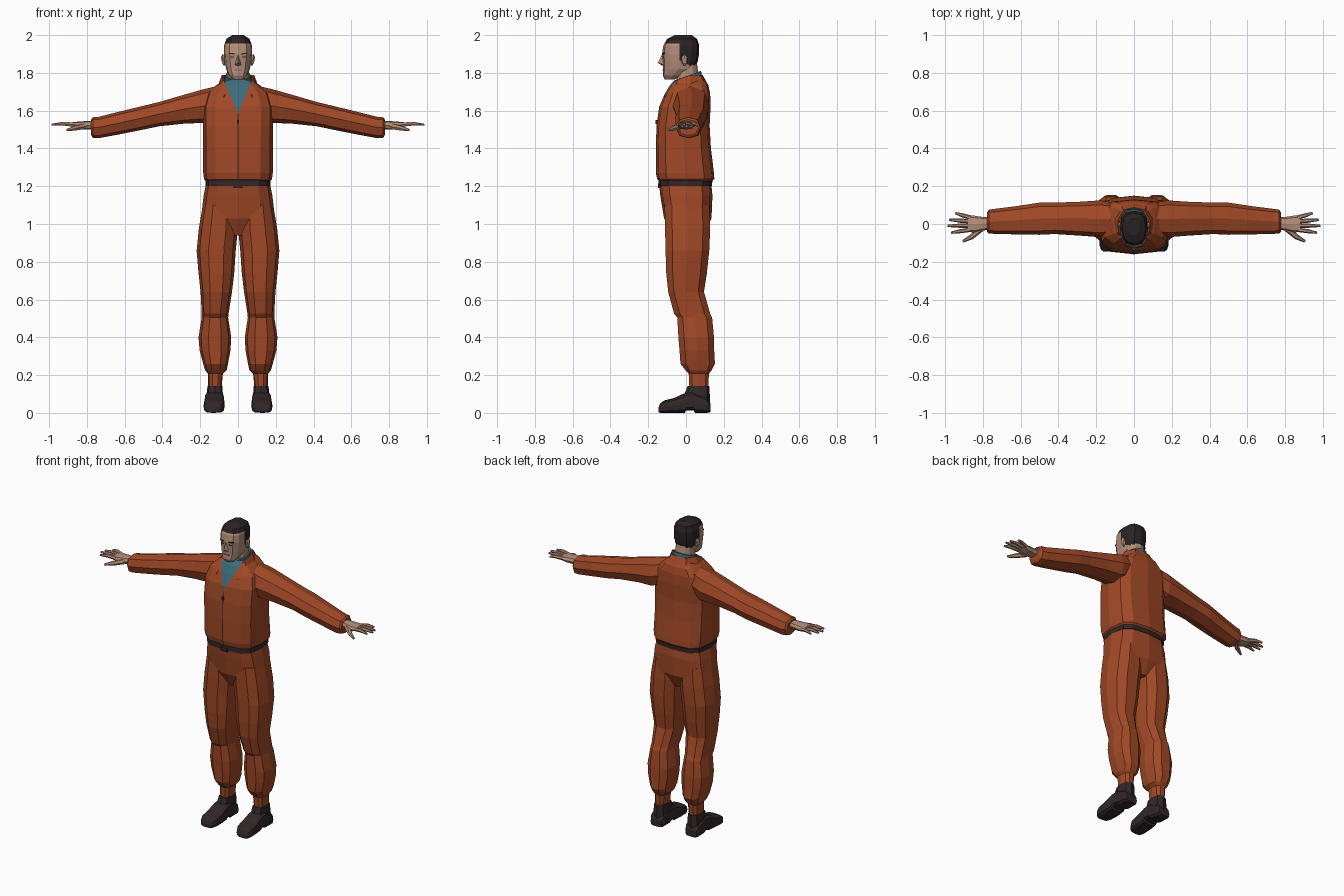
import bpy, bmesh, math
from mathutils import Vector


def material(name, rgb):
    m = bpy.data.materials.new(name)
    m.diffuse_color = (*rgb, 1)
    return m


ORANGE = material("orange cloth", (0.36, 0.066, 0.020))
TEAL = material("teal shirt", (0.045, 0.15, 0.20))
SKIN = material("skin", (0.46, 0.27, 0.19))
HAIR = material("dark hair", (0.024, 0.016, 0.017))
LEATHER = material("dark leather", (0.032, 0.020, 0.022))
LIPS = material("lips", (0.27, 0.13, 0.10))


def finish(name, bm, mats, mirror=False):
    bmesh.ops.recalc_face_normals(bm, faces=bm.faces)
    me = bpy.data.meshes.new(name)
    bm.to_mesh(me)
    bm.free()
    for m in mats:
        me.materials.append(m)
    ob = bpy.data.objects.new(name, me)
    bpy.context.collection.objects.link(ob)
    if mirror:
        ob.modifiers.new("mirror", "MIRROR").use_mirror_merge = False
    return ob


def bridge(bm, rings):
    for r, s in zip(rings, rings[1:]):
        for i in range(len(r)):
            j = (i + 1) % len(r)
            bm.faces.new((r[i], r[j], s[j], s[i]))
    bm.faces.new(rings[0])
    bm.faces.new(rings[-1])


def loft_mesh(axis, rows, n=12, e=0.7, tilt=0):
    """Rows of (position, a0, a1, b0, b1): rounded boxes stacked along an axis."""
    bm = bmesh.new()
    rings = []
    for p, a0, a1, b0, b1 in rows:
        ring = []
        for i in range(n):
            t = 2 * math.pi * i / n
            c, s = math.cos(t), math.sin(t)
            a = (a0 + a1) / 2 + (a1 - a0) / 2 * math.copysign(abs(c) ** e, c)
            b = (b0 + b1) / 2 + (b1 - b0) / 2 * math.copysign(abs(s) ** e, s)
            co = {"x": (p, a, b), "y": (a, p, b), "z": (a, b, p + tilt * b)}[axis]
            ring.append(bm.verts.new(co))
        rings.append(ring)
    bridge(bm, rings)
    return bm


def loft(name, mat, axis, rows, mirror=False, **kw):
    return finish(name, loft_mesh(axis, rows, **kw), [mat], mirror)


def sym(rows):
    return [(z, -w, w, f, b) for z, w, f, b in rows]


def cut(bm, co, no):
    bmesh.ops.bisect_plane(bm, geom=bm.verts[:] + bm.edges[:] + bm.faces[:],
                           plane_co=co, plane_no=no)


def finger(name, pts, radii):
    bm = bmesh.new()
    d = (Vector(pts[-1]) - Vector(pts[0])).normalized()
    side = d.cross(Vector((0, 0, 1))).normalized()
    up = side.cross(d)
    rings = []
    for p, r in zip(pts, radii):
        rings.append([bm.verts.new(Vector(p) + r * (side * math.cos(t) + up * math.sin(t)))
                      for t in [2 * math.pi * i / 6 for i in range(6)]])
    bridge(bm, rings)
    finish(name, bm, [SKIN], True)


def plate(name, mat, loc, size, turn=0.0, lean=0.0, mirror=False):
    bm = bmesh.new()
    bmesh.ops.create_cube(bm, size=1)
    bmesh.ops.scale(bm, vec=size, verts=bm.verts)
    for v in bm.verts:
        v.co.z += lean * v.co.x
        v.co.y += turn * v.co.x
    bmesh.ops.translate(bm, vec=loc, verts=bm.verts)
    finish(name, bm, [mat], mirror)


# Jacket body, with the open neck showing the shirt and a front zip
bm = loft_mesh("z", sym([
    (1.222, .165, -.135, .135), (1.238, .180, -.152, .150), (1.27, .184, -.160, .148),
    (1.40, .184, -.160, .132), (1.52, .186, -.156, .125), (1.62, .186, -.142, .130),
    (1.69, .165, -.112, .128), (1.735, .115, -.085, .118), (1.762, .075, -.06, .10)]), e=0.62)
V0, VN = Vector((0, 0, 1.585)), Vector((.175, 0, -.075)).normalized()
for sx in (1, -1):
    cut(bm, V0, (VN.x * sx, 0, VN.z))
    cut(bm, (.0025 * sx, 0, 0), (1, 0, 0))
cut(bm, V0, (0, 0, 1))
for f in bm.faces:
    c = f.calc_center_median()
    if c.y < -.02 and abs(c.x) * VN.x + (c.z - V0.z) * VN.z < 0:
        f.material_index = 1
    elif c.y < -.13 and abs(c.x) < .0025 and 1.24 < c.z < V0.z:
        f.material_index = 2
finish("jacket", bm, [ORANGE, TEAL, LEATHER])
plate("zip_pull", LEATHER, (0, -.156, 1.54), (.012, .009, .022))

# Folded jacket collar, open at the front
top = [(0, .088, 1.79), (.055, .075, 1.79), (.086, .02, 1.788), (.08, -.045, 1.765), (.048, -.088, 1.715)]
low = [(0, .118, 1.735), (.07, .106, 1.732), (.108, .025, 1.728), (.108, -.06, 1.705), (.078, -.118, 1.672)]
bm = bmesh.new()
tv, lv = [bm.verts.new(p) for p in top], [bm.verts.new(p) for p in low]
for i in range(4):
    bm.faces.new((tv[i], tv[i + 1], lv[i + 1], lv[i]))
ob = finish("collar", bm, [ORANGE], True)
ob.modifiers.new("thickness", "SOLIDIFY").thickness = .012

# Sleeves
loft("sleeve", ORANGE, "x", [
    (.09, -.055, .11, 1.57, 1.735), (.18, -.07, .125, 1.535, 1.714), (.28, -.062, .118, 1.532, 1.686),
    (.42, -.053, .113, 1.517, 1.645), (.50, -.057, .113, 1.50, 1.626), (.62, -.055, .095, 1.476, 1.597),
    (.74, -.052, .080, 1.454, 1.567), (.768, -.050, .076, 1.456, 1.565),
    (.778, -.040, .062, 1.472, 1.553)], mirror=True, n=8, e=0.8)

# Hands
loft("palm", SKIN, "x", [
    (.765, -.030, .036, 1.500, 1.546), (.805, -.035, .038, 1.500, 1.545),
    (.845, -.046, .044, 1.502, 1.542), (.882, -.040, .046, 1.512, 1.538)],
    mirror=True, n=8, e=0.75)
for name, y0, x1, y1 in (("index_finger", -.030, .968, -.046), ("middle_finger", -.008, .986, -.010),
                         ("ring_finger", .014, .978, .022), ("little_finger", .034, .946, .058)):
    mid = ((.87 + x1) / 2, (y0 + y1) / 2, 1.531)
    finger(name, [(.865, y0, 1.525), mid, (x1, y1, 1.526)], (.012, .011, .006))
finger("thumb", [(.81, -.025, 1.518), (.86, -.068, 1.508), (.905, -.092, 1.497)], (.017, .014, .007))

# Belt and trousers
loft("belt", LEATHER, "z", sym([(1.200, .172, -.146, .138), (1.242, .172, -.146, .140)]), e=0.62)
plate("buckle", LEATHER, (0, -.143, 1.203), (.05, .009, .024))
loft("hips", ORANGE, "z", sym([
    (.94, .13, -.07, .09), (1.03, .196, -.116, .135), (1.15, .182, -.136, .140),
    (1.212, .170, -.143, .134)]), e=0.68)
loft("trouser_leg", ORANGE, "z", [
    (1.10, .006, .186, -.118, .128), (.98, .000, .207, -.116, .133), (.86, .012, .219, -.113, .128),
    (.74, .020, .209, -.109, .115), (.64, .032, .198, -.098, .099), (.525, .050, .192, -.067, .132),
    (.505, .052, .192, -.050, .142), (.40, .036, .209, -.044, .152), (.33, .040, .203, -.038, .153),
    (.26, .053, .184, -.033, .157), (.225, .060, .174, -.005, .138), (.208, .080, .160, .012, .124),
    (.13, .087, .157, .016, .119)], mirror=True, n=10, e=0.8)

# Boots: shaft and foot
loft("boot_shaft", LEATHER, "z", [
    (.142, .083, .161, .008, .123), (.08, .079, .169, -.015, .127), (.02, .077, .172, -.02, .127)],
    mirror=True, n=8, e=0.7)
loft("boot_foot", LEATHER, "y", [
    (.129, .086, .166, .004, .05), (.112, .076, .176, 0, .08), (.048, .074, .176, 0, .11),
    (.042, .074, .176, .012, .112), (.0, .072, .178, .012, .108), (-.006, .072, .178, 0, .105),
    (-.06, .070, .182, 0, .080), (-.115, .074, .182, 0, .066), (-.137, .086, .174, 0, .05),
    (-.146, .102, .162, .004, .028)], mirror=True, n=12, e=0.55)

# Neck and shirt collar
loft("neck", SKIN, "z", sym([(1.70, .062, -.05, .078), (1.85, .056, -.05, .058)]), e=0.9)
loft("shirt_collar", TEAL, "z", sym([
    (1.71, .077, -.068, .090), (1.782, .068, -.060, .080)]), e=0.9, tilt=0.36)

# Head with the hair marked off by cut lines
bm = loft_mesh("z", sym([
    (1.765, .028, -.112, -.06), (1.785, .047, -.123, -.02), (1.82, .063, -.122, .045),
    (1.86, .070, -.124, .062), (1.90, .074, -.127, .069), (1.945, .074, -.120, .070),
    (1.98, .061, -.100, .058), (2.0, .030, -.060, .030)]), e=0.75)
H0, HN = Vector((0, -.03, 1.865)), Vector((0, .05, .10)).normalized()
cut(bm, (0, 0, 1.955), (0, 0, 1))
cut(bm, (0, -.035, 0), (0, 1, 0))
cut(bm, H0, HN)
for f in bm.faces:
    c = f.calc_center_median()
    if c.z > 1.955 or (c.y > -.035 and (c - H0).dot(HN) > 0):
        f.material_index = 1
finish("head", bm, [SKIN, HAIR])

# Nose
bm = bmesh.new()
n = [bm.verts.new(p) for p in [(0, -.125, 1.90), (0, -.150, 1.853), (0, -.122, 1.836),
                               (.018, -.117, 1.843), (-.018, -.117, 1.843)]]
for f in ((0, 1, 3), (0, 4, 1), (1, 2, 3), (1, 4, 2), (0, 3, 2), (0, 2, 4)):
    bm.faces.new([n[i] for i in f])
finish("nose", bm, [SKIN])

# Eyes, brows, mouth and ears
plate("eye", HAIR, (.030, -.1175, 1.884), (.018, .008, .006), turn=.23, mirror=True)
plate("brow", HAIR, (.032, -.1185, 1.902), (.032, .008, .006), turn=.23, lean=.12, mirror=True)
plate("mouth", LIPS, (0, -.1195, 1.815), (.040, .008, .007))
bm = bmesh.new()
bmesh.ops.create_icosphere(bm, subdivisions=1, radius=1)
for v in bm.verts:
    v.co = Vector((.077 + .013 * v.co.x + .004 * v.co.z, -.008 + .018 * v.co.y, 1.868 + .033 * v.co.z))
finish("ear", bm, [SKIN], True)
